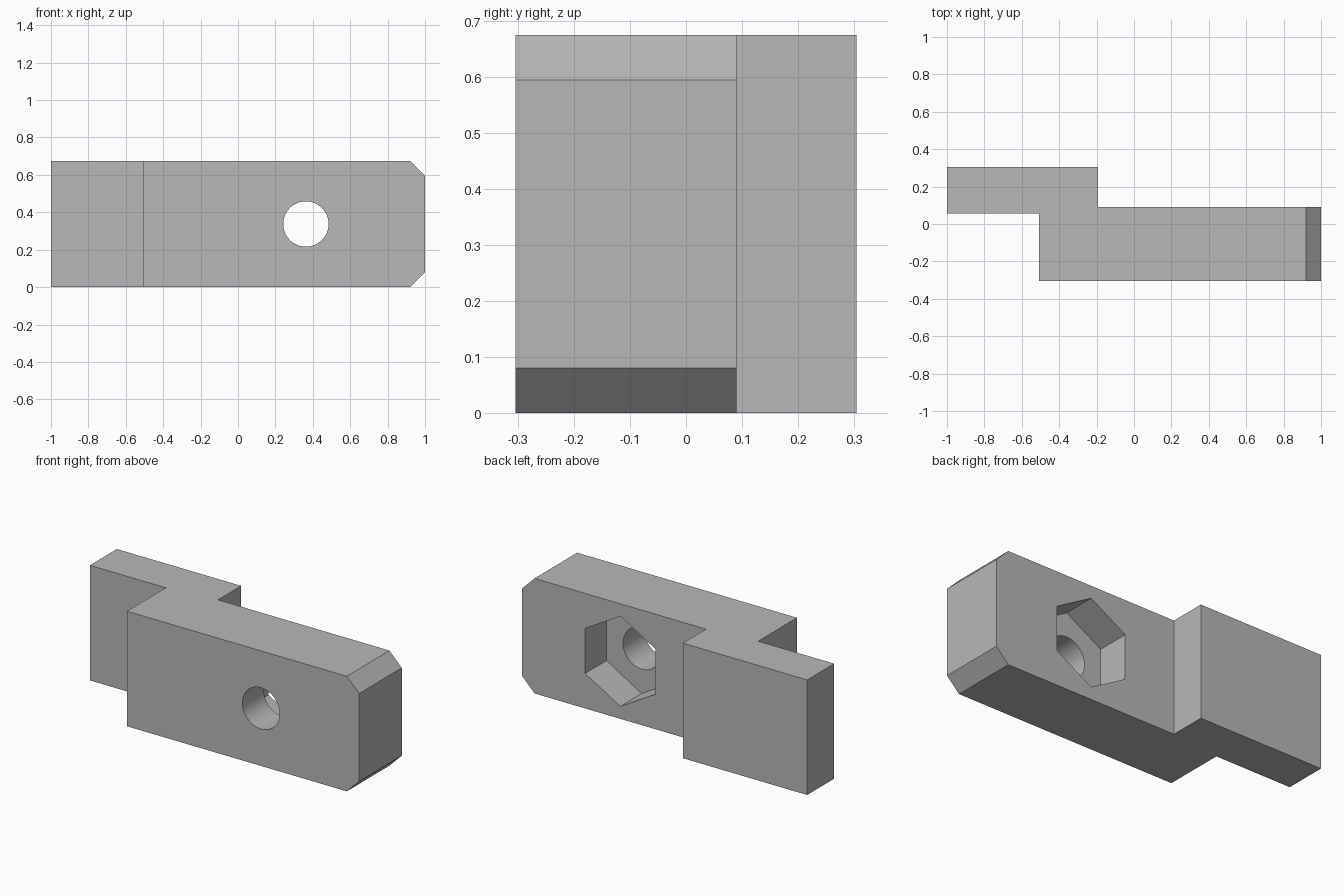
import bpy, bmesh, math

cube = bpy.data.objects.get("Cube")
if cube:
    bpy.data.objects.remove(cube, do_unlink=True)

HEIGHT = 0.675
CHAMFER = 0.08
FRONT, BACK = -0.305, 0.09          # faces of the thick body
HOLE_X, HOLE_Z = 0.363, HEIGHT / 2

grey = bpy.data.materials.new("plain grey")
grey.use_nodes = True
colour = (0.48, 0.48, 0.48, 1)
grey.diffuse_color = colour
grey.node_tree.nodes["Principled BSDF"].inputs["Base Color"].default_value = colour

# Stepped block: plan outline extruded upwards
outline = [(-1, 0.055), (-0.507, 0.055), (-0.507, FRONT), (1, FRONT),
           (1, BACK), (-0.193, BACK), (-0.193, 0.305), (-1, 0.305)]
bm = bmesh.new()
base = bm.faces.new([bm.verts.new((x, y, 0)) for x, y in outline])
top = bmesh.ops.extrude_face_region(bm, geom=[base])["geom"]
bmesh.ops.translate(bm, vec=(0, 0, HEIGHT),
                    verts=[g for g in top if isinstance(g, bmesh.types.BMVert)])
bmesh.ops.recalc_face_normals(bm, faces=bm.faces)

# Chamfers on the upper and lower edges of the right-hand end
end_edges = [e for e in bm.edges
             if all(v.co.x > 0.99 for v in e.verts)
             and abs(e.verts[0].co.z - e.verts[1].co.z) < 0.01]
bmesh.ops.bevel(bm, geom=end_edges, offset=CHAMFER, segments=1, affect='EDGES')
mesh = bpy.data.meshes.new("stepped_block")
bm.to_mesh(mesh)
bm.free()
mesh.materials.append(grey)
block = bpy.data.objects.new("stepped_block", mesh)
bpy.context.collection.objects.link(block)


def cut(name, sides, radius, y0, y1, turn=0):
    """Cut a prism lying along y out of the block."""
    bpy.ops.mesh.primitive_cylinder_add(
        vertices=sides, radius=radius, depth=y1 - y0,
        location=(HOLE_X, (y0 + y1) / 2, HOLE_Z),
        rotation=(math.pi / 2, turn, 0))
    cutter = bpy.context.object
    cutter.name = name
    cutter.hide_render = True
    cutter.data.materials.append(grey)
    mod = block.modifiers.new(name, 'BOOLEAN')
    mod.operation = 'DIFFERENCE'
    mod.solver = 'EXACT'
    mod.object = cutter
    bpy.ops.object.select_all(action='DESELECT')
    block.select_set(True)
    bpy.context.view_layer.objects.active = block
    bpy.ops.object.modifier_apply(modifier=name)
    bpy.data.objects.remove(cutter, do_unlink=True)


# Round bolt hole right through, hexagonal nut pocket from the back
cut("bolt_hole", 64, 0.121, FRONT - 0.1, BACK + 0.1)
cut("nut_pocket", 6, 0.264, BACK - 0.197, BACK + 0.1)

bpy.ops.object.shade_smooth_by_angle(angle=math.radians(30))
